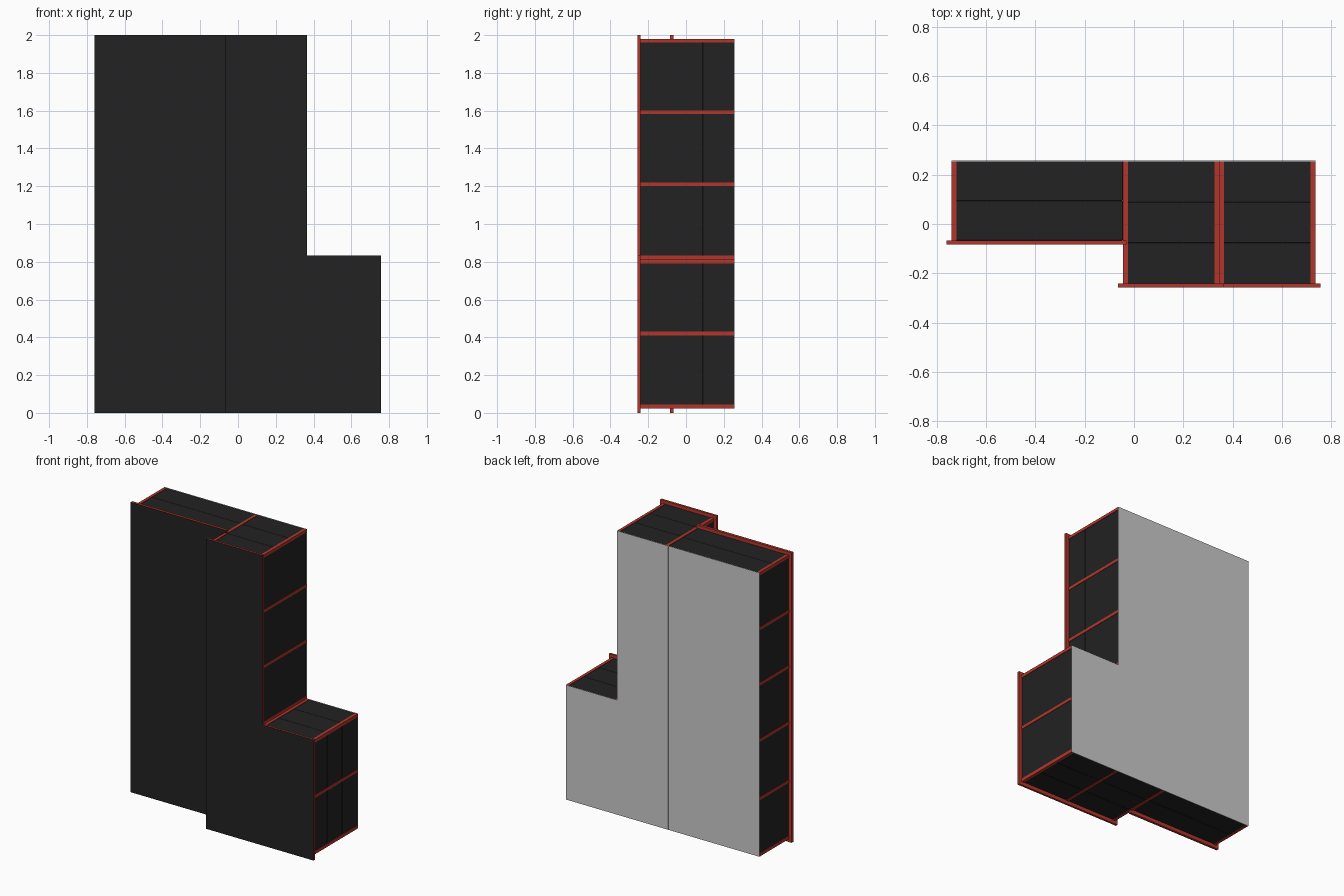
import bpy, bmesh

if "Cube" in bpy.data.objects:
    bpy.data.objects.remove(bpy.data.objects["Cube"])


def material(name, rgb):
    m = bpy.data.materials.new(name)
    m.diffuse_color = (*rgb, 1)
    m.use_nodes = True
    m.node_tree.nodes["Principled BSDF"].inputs["Base Color"].default_value = m.diffuse_color
    return m


DARK = material("dark_panel", (0.016, 0.016, 0.016))
RED = material("red_trim", (0.45, 0.037, 0.025))
LIP = 0.003            # how far the trim stands proud of the panels
BACK = 0.254           # rear of the panels, where the back sheets start


def finish(name, bm, *mats):
    me = bpy.data.meshes.new(name)
    bm.to_mesh(me)
    bm.free()
    for m in mats:
        me.materials.append(m)
    ob = bpy.data.objects.new(name, me)
    bpy.context.collection.objects.link(ob)
    return ob


def box(name, x, y, z, mat=None):
    bm = bmesh.new()
    bmesh.ops.create_cube(bm, size=1)
    for v in bm.verts:
        v.co = [r[0] + (c + 0.5) * (r[1] - r[0]) for c, r in zip(v.co, (x, y, z))]
    return finish(name, bm, *([mat] if mat else []))


def front_plate(name, outline, y0, y1):
    """Extruded plate: red edges and rear, dark front face."""
    bm = bmesh.new()
    face = bm.faces.new([bm.verts.new((x, y0, z)) for x, z in outline])
    ext = bmesh.ops.extrude_face_region(bm, geom=[face], use_keep_orig=True)
    for v in ext["geom"]:
        if isinstance(v, bmesh.types.BMVert):
            v.co.y = y1
    bmesh.ops.recalc_face_normals(bm, faces=bm.faces)
    for f in bm.faces:
        f.material_index = 1 if f.normal.y < -0.9 else 0
    return finish(name, bm, RED, DARK)


def cabinet(name, x, y0, top, slices):
    """Dark carcass split into slices along its depth, with fine seams."""
    step = (BACK - y0) / slices
    for i in range(slices):
        ob = box(f"{name}_panel_{i + 1}", (x[0] + LIP, x[1] - LIP),
                 (y0 + i * step, y0 + (i + 1) * step), (0.022 + LIP, top - LIP), DARK)
        bev = ob.modifiers.new("seam", "BEVEL")
        bev.width = 0.0012
        bev.segments = 1


TOP, LOW = 1.98, 0.812
YF, YL = -0.242, -0.066        # rear of the right and left front plates

# Carcasses
cabinet("left_cabinet", (-0.74, -0.042), YL, TOP, 2)
cabinet("middle_cabinet", (-0.045, 0.346), YF, TOP, 3)
cabinet("low_cabinet", (0.34, 0.737), YF, LOW, 3)

# Front plates overhanging the carcasses
front_plate("left_front", [(-0.76, 0), (-0.03, 0), (-0.03, 2), (-0.76, 2)], -0.084, YL)
front_plate("right_front", [(-0.065, 0), (0.757, 0), (0.757, 0.832),
                            (0.366, 0.832), (0.366, 2), (-0.065, 2)], -0.257, YF)

# Horizontal trim on the sides: shelf edges
SHELVES = [(0.022, 0.045), (0.41, 0.43), (0.812, 0.832),
           (1.2, 1.22), (1.582, 1.602), (1.96, TOP)]
for i, z in enumerate(SHELVES):
    box(f"left_shelf_edge_{i + 1}", (-0.74, -0.72), (YL, BACK), z, RED)
    box(f"inner_shelf_edge_{i + 1}", (-0.045, -0.03), (YF, BACK), z, RED)
    if z[0] > 0.8:
        box(f"middle_shelf_edge_{i + 1}", (0.326, 0.346), (YF, BACK), z, RED)
for i, z in enumerate(SHELVES[:2] + [(0.79, LOW)]):
    box(f"low_shelf_edge_{i + 1}", (0.717, 0.737), (YF, BACK), z, RED)

# Vertical board ends showing on the tops and undersides
BOARDS = [("left_board", -0.74, YL, TOP), ("inner_board", -0.045, YF, TOP),
          ("middle_board", 0.326, YF, TOP), ("low_inner_board", 0.346, YF, LOW),
          ("low_outer_board", 0.717, YF, LOW)]
for name, x, y, top in BOARDS:
    box(name + "_top", (x, x + 0.02), (y, BACK), (top - 0.02, top), RED)
    if name != "middle_board":
        box(name + "_foot", (x, x + 0.02), (y, BACK), (0.022, 0.042), RED)

# Plain back sheets
box("left_back", (-0.74, -0.0455), (BACK, 0.257), (0.022, TOP))
box("middle_back", (-0.0445, 0.346), (BACK, 0.257), (0.022, TOP))
box("low_back", (0.346, 0.737), (BACK, 0.257), (0.022, LOW))
